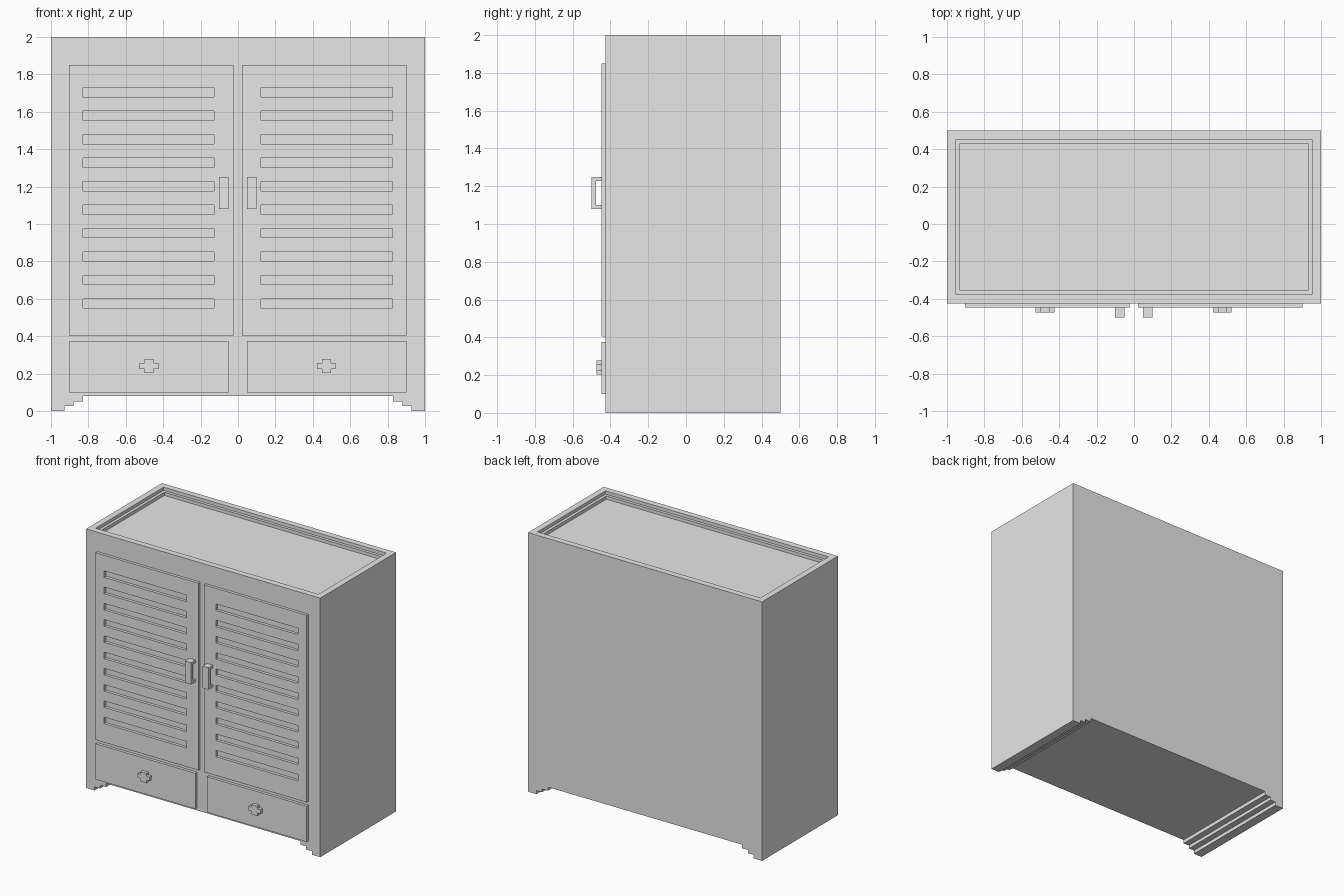
import bpy
import bmesh
from mathutils import Vector

cube = bpy.data.objects.get("Cube")
if cube:
    bpy.data.objects.remove(cube, do_unlink=True)

GREY = (0.8, 0.8, 0.8, 1)
grey = bpy.data.materials.new("plain_grey")
grey.use_nodes = True
grey.diffuse_color = GREY
grey.node_tree.nodes["Principled BSDF"].inputs["Base Color"].default_value = GREY

FRONT, BACK = -0.425, 0.5        # cabinet carcass depth
PANEL = -0.447                   # outer face of doors and drawers
MID = -0.002                     # mirror line of the front fittings


def finish(name, bm):
    bmesh.ops.recalc_face_normals(bm, faces=bm.faces[:])
    mesh = bpy.data.meshes.new(name)
    bm.to_mesh(mesh)
    bm.free()
    mesh.materials.append(grey)
    obj = bpy.data.objects.new(name, mesh)
    bpy.context.collection.objects.link(obj)
    return obj


def extrude(bm, faces, offset):
    geom = bmesh.ops.extrude_face_region(bm, geom=faces)["geom"]
    verts = [g for g in geom if isinstance(g, bmesh.types.BMVert)]
    bmesh.ops.translate(bm, verts=verts, vec=offset)


def prism(points, offset):
    """Closed solid from one outline swept along an offset."""
    bm = bmesh.new()
    face = bm.faces.new([bm.verts.new(p) for p in points])
    extrude(bm, [face], Vector(offset))
    return bm


def front_panel(name, xs, zs, is_hole=lambda i, j: False):
    """Plate on the carcass front, with grid cells left open as slots."""
    bm = bmesh.new()
    grid = [[bm.verts.new((x, FRONT, z)) for z in zs] for x in xs]
    faces = []
    for i in range(len(xs) - 1):
        for j in range(len(zs) - 1):
            if not is_hole(i, j):
                faces.append(bm.faces.new((grid[i][j], grid[i + 1][j],
                                           grid[i + 1][j + 1], grid[i][j + 1])))
    extrude(bm, faces, Vector((0, PANEL - FRONT, 0)))
    loose = [v for v in bm.verts if not v.link_faces]
    bmesh.ops.delete(bm, geom=loose, context='VERTS')
    return finish(name, bm)


# Carcass: stepped feet run through the whole depth
half = [(0.83, 0.08), (0.83, 0.052), (0.88, 0.052), (0.88, 0.027),
        (0.928, 0.027), (0.928, 0), (1, 0), (1, 2)]
outline = half + [(-x, z) for x, z in reversed(half)]
bm = prism([(x, FRONT, z) for x, z in outline], (0, BACK - FRONT, 0))

# Stepped tray sunk into the top
bm.faces.ensure_lookup_table()
top = max(bm.faces, key=lambda f: f.calc_center_median().z)
for inset in (0.048, 0.022):
    bmesh.ops.inset_region(bm, faces=[top], thickness=inset, use_even_offset=True)
    top = bmesh.ops.extrude_discrete_faces(bm, faces=[top])["faces"][0]
    bmesh.ops.translate(bm, verts=top.verts[:], vec=(0, 0, -0.025))
finish("carcass", bm)

# Heights of the louvre slots in each door
slot_edges = []
for k in range(10):
    z = 0.55 + k * 0.1255
    slot_edges += [z, z + 0.05]

for side, s in (("left", 1), ("right", -1)):
    def across(values):
        return [MID + s * v for v in values]

    # Slatted door
    front_panel(side + "_door", across((0.023, 0.125, 0.828, 0.902)),
                [0.405] + slot_edges + [1.85],
                lambda i, j: i == 1 and j % 2 == 1)

    # Drawer front
    front_panel(side + "_drawer", across((0.05, 0.902)), (0.1, 0.375))

    # Bracket handle
    bracket = [(PANEL, 1.08), (-0.5, 1.08), (-0.5, 1.25), (PANEL, 1.25),
               (PANEL, 1.228), (-0.476, 1.228), (-0.476, 1.1), (PANEL, 1.1)]
    x = MID + s * 0.05
    finish(side + "_door_handle",
           prism([(x, y, z) for y, z in bracket], (s * 0.05, 0, 0)))

    # Cross-shaped drawer knob
    w, h, a, b = 0.05, 0.0375, 0.024, 0.016
    quarter = [(w, b), (a, b), (a, h)]
    cross = quarter + [(-x, z) for x, z in reversed(quarter)]
    cross += [(-x, -z) for x, z in cross]
    cx = MID + s * 0.474
    finish(side + "_drawer_knob",
           prism([(cx + x, PANEL, 0.24 + z) for x, z in cross], (0, -0.026, 0)))
